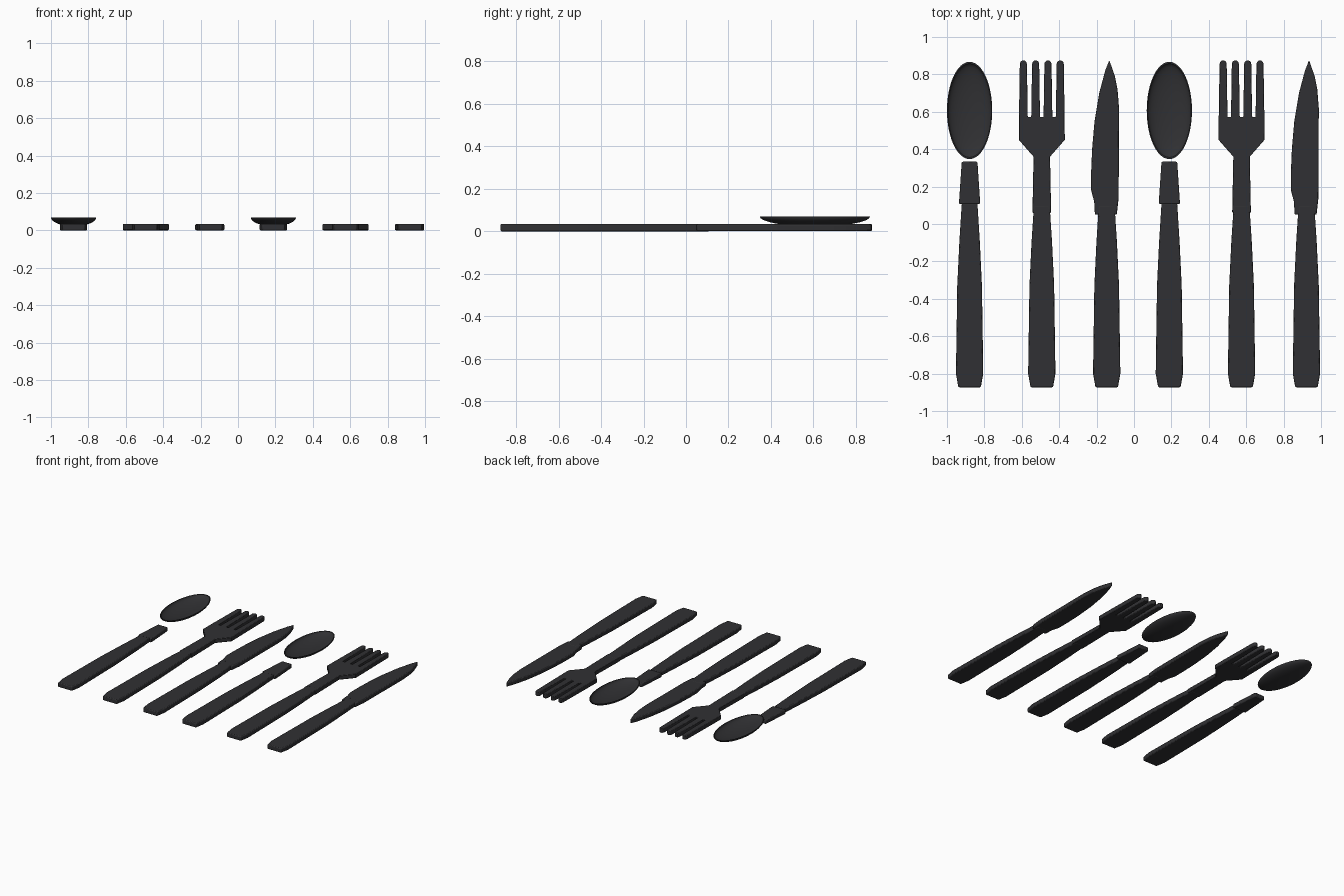
import bpy, bmesh, math

if "Cube" in bpy.data.objects:
    bpy.data.objects.remove(bpy.data.objects["Cube"])

mat = bpy.data.materials.new("black_plastic")
mat.diffuse_color = (0.03, 0.03, 0.033, 1)
mat.use_nodes = True
mat.node_tree.nodes["Principled BSDF"].inputs["Base Color"].default_value = mat.diffuse_color


def finish(name, bm, angle):
    bmesh.ops.recalc_face_normals(bm, faces=bm.faces[:])
    me = bpy.data.meshes.new(name)
    bm.to_mesh(me)
    bm.free()
    me.materials.append(mat)
    ob = bpy.data.objects.new(name, me)
    bpy.context.collection.objects.link(ob)
    bpy.ops.object.select_all(action='DESELECT')
    bpy.context.view_layer.objects.active = ob
    ob.select_set(True)
    bpy.ops.object.shade_smooth_by_angle(angle=math.radians(angle))
    return ob


def slab(name, outline, x, z0, z1, bevel=0.006):
    """Flat part: outline extruded in z with softened edges."""
    bm = bmesh.new()
    f = bm.faces.new([bm.verts.new((x + px, py, z0)) for px, py in outline])
    up = bmesh.ops.extrude_face_region(bm, geom=[f])['geom']
    for v in up:
        if isinstance(v, bmesh.types.BMVert):
            v.co.z = z1
    ob = finish(name, bm, 30)
    b = ob.modifiers.new("soft_edges", 'BEVEL')
    b.width = bevel
    b.segments = 2
    b.limit_method = 'ANGLE'
    b.angle_limit = math.radians(50)
    return ob


def mirrored(right):
    """Close a right-hand half outline (bottom to top) by mirroring."""
    return right + [(-px, py) for px, py in reversed(right)]


def handle(name, x, top):
    slab(name, mirrored([(0.06, -0.873), (0.073, -0.80), (0.066, -0.33),
                         (0.055, -0.10), (0.042, top)]), x, 0, 0.035)


def bowl(name, x, y, rx, ry, top, depth):
    """Thin elliptical dish: outer and inner shells joined at the rim."""
    bm = bmesh.new()
    n, m = 48, 8

    def ring(s, z):
        return [bm.verts.new((x + rx * s * math.cos(2 * math.pi * i / n),
                              y + ry * s * math.sin(2 * math.pi * i / n), z))
                for i in range(n)]

    def bridge(a, b):
        for i in range(n):
            j = (i + 1) % n
            bm.faces.new((a[i], a[j], b[j], b[i]))

    rings = []
    angles = [math.pi / 2 * k / m for k in range(1, m + 1)]
    for t in angles:
        rings.append(ring(math.sin(t), top - depth * math.cos(t)))
    for t in reversed(angles):
        rings.append(ring(0.965 * math.sin(t), top - (depth - 0.007) * math.cos(t)))
    for a, b in zip(rings, rings[1:]):
        bridge(a, b)
    for r, z in ((rings[0], top - depth), (rings[-1], top - depth + 0.007)):
        c = bm.verts.new((x, y, z))
        for i in range(n):
            bm.faces.new((r[i], r[(i + 1) % n], c))
    finish(name, bm, 50)


def fork_outline():
    pts = [(0.05, 0.06), (0.044, 0.36), (0.123, 0.45), (0.123, 0.57)]
    # four rounded tines, right to left
    for c in (0.0985, 0.033, -0.033, -0.0985):
        pts.append((c + 0.0235, 0.572))
        for k in range(7):
            a = math.pi * k / 6
            pts.append((c + 0.019 * math.cos(a), 0.855 + 0.02 * math.sin(a)))
        pts.append((c - 0.0235, 0.572))
    return pts + [(-0.123, 0.45), (-0.044, 0.36), (-0.05, 0.06)]


# knife blade, relative to the handle axis
blade = [(0.054, 0.05), (0.064, 0.14), (0.066, 0.62), (0.058, 0.72),
         (0.044, 0.79), (0.014, 0.876), (-0.008, 0.82), (-0.040, 0.70),
         (-0.065, 0.55), (-0.078, 0.40), (-0.083, 0.28), (-0.083, 0.18),
         (-0.067, 0.12), (-0.063, 0.05)]

for n, dx in enumerate((0, 1.068), 1):
    # spoon
    handle(f"spoon_handle_{n}", dx - 0.879, 0.11)
    slab(f"spoon_neck_{n}", mirrored([(0.057, 0.107), (0.042, 0.333)]),
         dx - 0.879, 0.001, 0.033)
    bowl(f"spoon_bowl_{n}", dx - 0.879, 0.607, 0.121, 0.26, 0.07, 0.047)
    # fork
    handle(f"fork_handle_{n}", dx - 0.493, 0.10)
    outline = fork_outline()
    outline.pop(3)
    slab(f"fork_head_{n}", outline, dx - 0.493, 0.001, 0.034, 0.004)
    # knife
    handle(f"knife_handle_{n}", dx - 0.146, 0.10)
    slab(f"knife_blade_{n}", blade, dx - 0.146, 0.001, 0.034)
